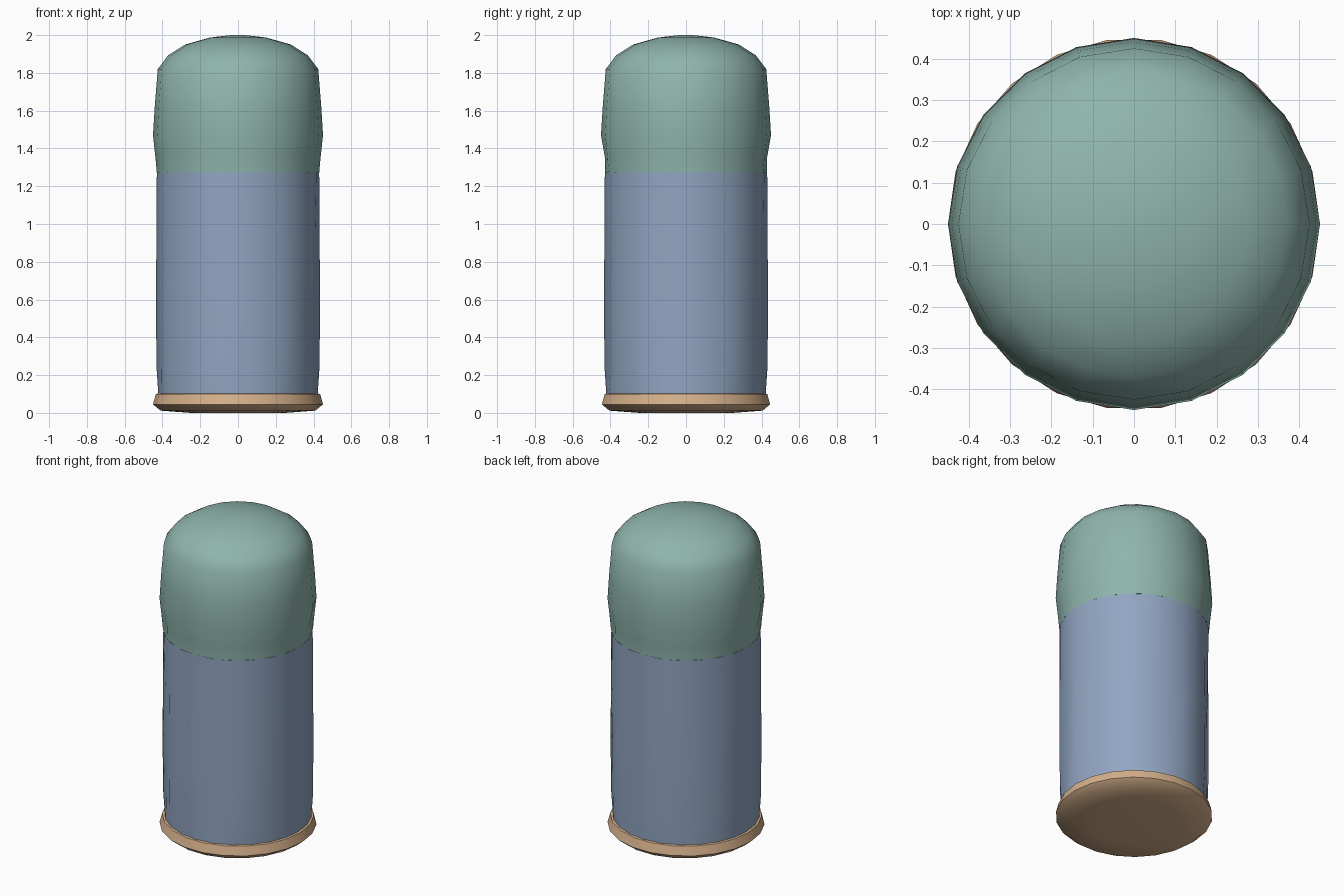
import bpy, bmesh, math

cube = bpy.data.objects.get("Cube")
if cube:
    bpy.data.objects.remove(cube)


def material(name, rgb):
    mat = bpy.data.materials.new(name)
    mat.use_nodes = True
    mat.diffuse_color = (*rgb, 1)
    mat.node_tree.nodes["Principled BSDF"].inputs["Base Color"].default_value = (*rgb, 1)
    return mat


def lathe(name, profile, sides, mat, fold=None):
    """Spin (radius, z) rings into a closed smooth solid; fold() varies the radius."""
    bm = bmesh.new()
    rings = []
    for r, z in profile:
        ring = []
        for i in range(sides):
            a = math.tau * i / sides
            rad = r - (fold(i, z) if fold else 0)
            ring.append(bm.verts.new((rad * math.cos(a), rad * math.sin(a), z)))
        rings.append(ring)
    for low, high in zip(rings, rings[1:]):
        for i in range(sides):
            j = (i + 1) % sides
            bm.faces.new((low[i], low[j], high[j], high[i]))
    # Close both ends with a slightly domed fan
    for ring, bulge in ((rings[0][::-1], 0), (rings[-1], 0)):
        bm.faces.new(ring)
    bmesh.ops.recalc_face_normals(bm, faces=bm.faces)
    mesh = bpy.data.meshes.new(name)
    bm.to_mesh(mesh)
    bm.free()
    mesh.materials.append(mat)
    obj = bpy.data.objects.new(name, mesh)
    bpy.context.collection.objects.link(obj)
    bpy.ops.object.select_all(action="DESELECT")
    obj.select_set(True)
    bpy.context.view_layer.objects.active = obj
    bpy.ops.object.shade_smooth_by_angle(angle=math.radians(60))
    return obj


def pleat(i, z):
    """Shallow irregular folds, deepest in the lower half and gone at the hems."""
    if z < 0.12 or z > 1.1:
        return 0
    return (0.012 if z < 0.7 else 0.006) * (i % 2) * (1 + 0.5 * math.sin(i * 1.7))


def cap_tuck(i, z):
    """Small gathers just above the cap's lower edge."""
    return 0.008 * (i % 2) if 1.3 < z < 1.4 else 0


tan = material("tan", (0.66, 0.43, 0.255))
blue = material("dusty blue", (0.285, 0.38, 0.54))
green = material("sage green", (0.275, 0.46, 0.415))

# Rounded base disc
lathe("base", [(0.25, 0.0), (0.41, 0.012), (0.45, 0.045), (0.435, 0.1), (0.41, 0.105)], 22, tan)

# Pleated cylindrical body
lathe("body", [(0.422, 0.1), (0.432, 0.25), (0.434, 0.6), (0.432, 0.95), (0.43, 1.272)],
      24, blue, pleat)

# Domed cap
lathe("cap", [(0.43, 1.272), (0.437, 1.35), (0.45, 1.47), (0.441, 1.62), (0.425, 1.82),
              (0.37, 1.893), (0.28, 1.95), (0.15, 1.987), (0.04, 2.0)],
      20, green, cap_tuck)
